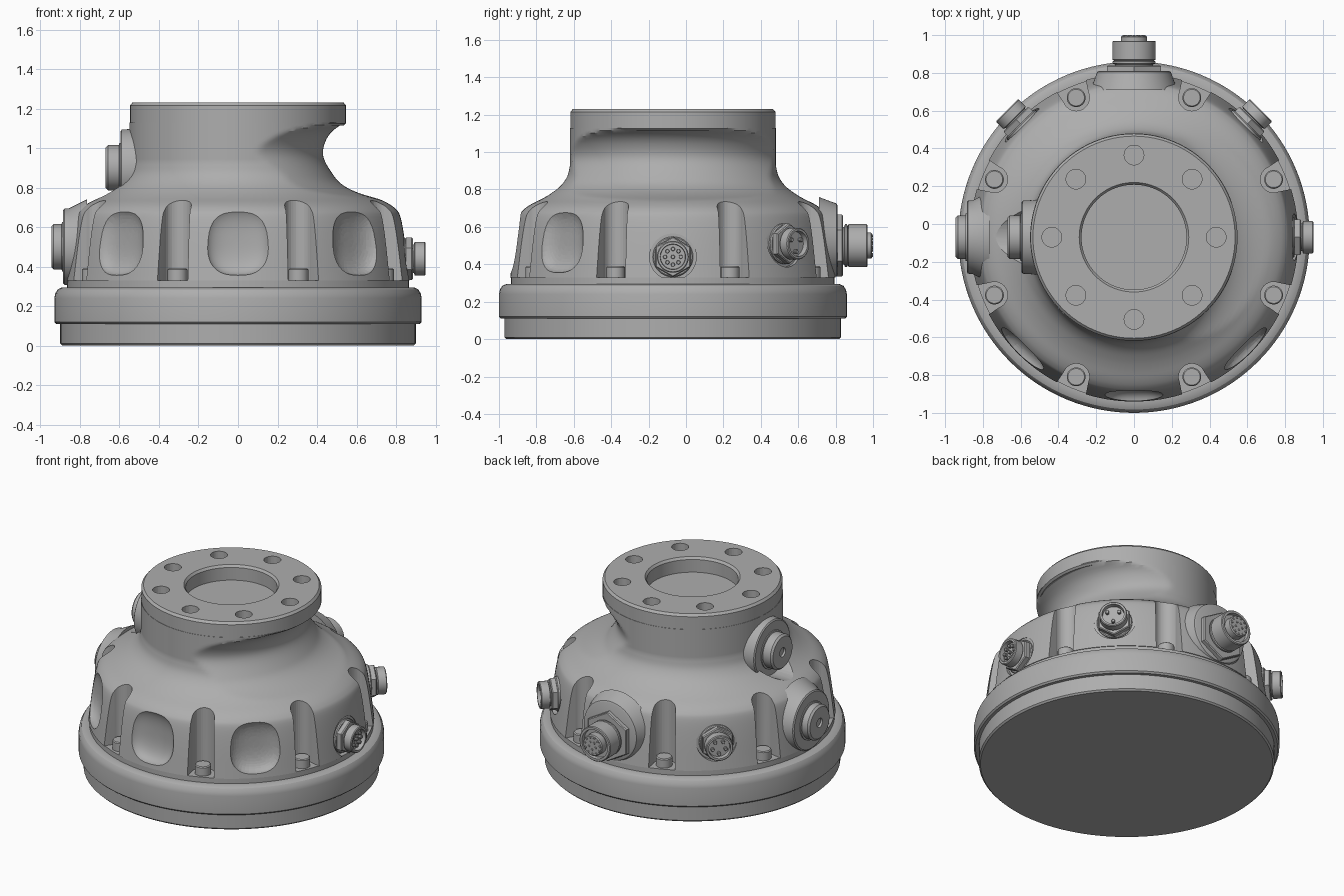
import bpy, bmesh, math
from mathutils import Matrix, Vector

if "Cube" in bpy.data.objects:
    bpy.data.objects.remove(bpy.data.objects["Cube"])

CY = -0.07                      # y of the main axis
UP = Matrix.Translation((0, CY, 0))
grey = bpy.data.materials.new("cast metal grey")
grey.use_nodes = True
grey.diffuse_color = (0.42, 0.42, 0.42, 1)
grey.node_tree.nodes["Principled BSDF"].inputs["Base Color"].default_value = grey.diffuse_color


def outward(deg, z):
    """Frame on the main axis whose local z points outward."""
    return (Matrix.Translation((0, CY, z)) @ Matrix.Rotation(math.radians(deg), 4, 'Z')
            @ Matrix.Rotation(math.pi / 2, 4, 'Y'))


def upright(deg, dist):
    return UP @ Matrix.Rotation(math.radians(deg), 4, 'Z') @ Matrix.Translation((dist, 0, 0))


def finish(name, bm, matrix):
    bmesh.ops.transform(bm, matrix=matrix, verts=bm.verts)
    bmesh.ops.recalc_face_normals(bm, faces=bm.faces)
    mesh = bpy.data.meshes.new(name)
    bm.to_mesh(mesh)
    bm.free()
    mesh.materials.append(grey)
    ob = bpy.data.objects.new(name, mesh)
    bpy.context.collection.objects.link(ob)
    return ob


def smooth(ob, angle=32):
    bpy.ops.object.select_all(action='DESELECT')
    ob.select_set(True)
    bpy.context.view_layer.objects.active = ob
    bpy.ops.object.shade_smooth_by_angle(angle=math.radians(angle))


def lathe(name, pts, n=48, matrix=UP, limit=None, shade=True):
    """Revolve (radius, z) points around local z and cap both ends."""
    bm = bmesh.new()
    rings = []
    for r, z in pts:
        ring = []
        for i in range(n):
            a = 2 * math.pi * i / n
            d = min(r, limit(a, z)) if limit else r
            ring.append(bm.verts.new((d * math.cos(a), d * math.sin(a), z)))
        rings.append(ring)
    for a, b in zip(rings, rings[1:]):
        for i in range(n):
            j = (i + 1) % n
            bm.faces.new((a[i], a[j], b[j], b[i]))
    bm.faces.new(rings[0])
    bm.faces.new(rings[-1])
    ob = finish(name, bm, matrix)
    if shade:
        smooth(ob)
    return ob


def rod(name, r, z0, z1, matrix, n=32, bevel=0.006, shade=True):
    return lathe(name, [(r, z0), (r, z1 - bevel), (r - bevel, z1)], n, matrix, shade=shade)


def spline(pts, steps=4):
    """Catmull-Rom curve through the points."""
    p = [Vector(q) for q in pts]
    p = [2 * p[0] - p[1]] + p + [2 * p[-1] - p[-2]]
    out = []
    for a, b, c, d in zip(p, p[1:], p[2:], p[3:]):
        for k in range(steps):
            t = k / steps
            out.append(0.5 * (2 * b + (c - a) * t + (2 * a - 5 * b + 4 * c - d) * t ** 2
                              + (3 * b - a - 3 * c + d) * t ** 3))
    return [tuple(q) for q in out + [p[-2]]]


def cut(ob, cutters):
    bpy.context.view_layer.objects.active = ob
    for c in cutters:
        c.hide_render = True
        mod = ob.modifiers.new("cut", 'BOOLEAN')
        mod.operation, mod.solver, mod.object = 'DIFFERENCE', 'EXACT', c
        bpy.ops.object.modifier_apply(modifier=mod.name)
        bpy.data.objects.remove(c)
    smooth(ob)


# base disc with the rounded clamping ring
lathe("base_ring", [(0.89, 0), (0.9, 0.01), (0.9, 0.11), (0.92, 0.11), (0.93, 0.12), (0.93, 0.24),
                    (0.925, 0.265), (0.912, 0.285), (0.89, 0.295), (0.865, 0.295), (0.865, 0.33)], 128)

# neck groove: off-centre, so it fades out towards the right of the model
GROOVE = spline([(0.72, 0.74), (0.61, 0.773), (0.535, 0.81), (0.485, 0.86), (0.43, 0.965),
                 (0.46, 1.066), (0.535, 1.126), (0.58, 1.15)])
SHIFT = 0.18


def groove(a, z):
    for (r0, z0), (r1, z1) in zip(GROOVE, GROOVE[1:]):
        if z0 <= z <= z1:
            big = SHIFT + r0 + (r1 - r0) * (z - z0) / (z1 - z0)
            return -SHIFT * math.cos(a) + math.sqrt(big ** 2 - (SHIFT * math.sin(a)) ** 2)
    return 9


# domed housing
side = spline([(0.87, 0.33), (0.845, 0.53), (0.823, 0.65), (0.80, 0.69), (0.76, 0.72),
               (0.70, 0.75), (0.65, 0.78), (0.60, 0.82), (0.565, 0.87), (0.55, 0.93)])
neck = [(0.55, 0.93 + 0.2 * k / 14) for k in range(1, 15)]
housing = lathe("housing", side + neck, 144, limit=groove)


def slot(deg):
    """Bolt pocket: rounded inner end, opening outward."""
    bm = bmesh.new()
    arc = [math.pi / 2 + math.pi * k / 16 for k in range(17)]
    outline = [(0.07 * math.cos(t), 0.07 * math.sin(t)) for t in arc] + [(0.25, -0.12), (0.25, 0.12)]
    face = bm.faces.new([bm.verts.new((x, y, 0.3)) for x, y in outline])
    top = bmesh.ops.extrude_face_region(bm, geom=[face])["geom"]
    bmesh.ops.translate(bm, vec=(0, 0, 0.6), verts=[v for v in top if isinstance(v, bmesh.types.BMVert)])
    return finish("slot_cutter", bm, upright(deg, 0.80))


def scoop(deg):
    """Squarish rounded dish."""
    bm = bmesh.new()
    bmesh.ops.create_uvsphere(bm, u_segments=40, v_segments=24, radius=1)
    for v in bm.verts:
        v.co = [math.copysign(abs(c) ** 0.75, c) * s for c, s in zip(v.co, (0.18, 0.165, 0.09))]
    return finish("scoop_cutter", bm, outward(deg, 0.535) @ Matrix.Translation((0, 0, 0.88)))


BOLTS = [22.5 + 45 * k for k in range(8)]
SMALL = [(0, 0.44, 8), (45, 0.51, 3), (135, 0.51, 5)]   # angle, height, pins
cutters = [slot(a) for a in BOLTS] + [scoop(a) for a in (-135, -90, -45)]
cutters += [rod("face_cutter", 0.125, 0.835, 1.1, outward(a, z), shade=False) for a, z, _ in SMALL]
cutters.append(rod("cap_recess_cutter", 0.165, 0.59, 0.95, outward(180, 0.9), 48, shade=False))
cut(housing, cutters)

for a in BOLTS:
    rod("housing_bolt", 0.05, 0.32, 0.39, upright(a, 0.80), 24)

# mounting flange with centre bore and bolt holes
flange = lathe("top_flange", [(0.535, 1.115), (0.548, 1.125), (0.548, 1.215), (0.535, 1.23),
                              (0.29, 1.23), (0.278, 1.215), (0.278, 1.13)], 96)
cut(flange, [rod("hole_cutter", 0.052, 1.17, 1.4, upright(45 * k, 0.435), 32, shade=False)
             for k in range(8)])


def pins(name, count, ring, r, z0, z1, m):
    for k in range(count):
        a = 2 * math.pi * k / count
        at = m @ Matrix.Translation((ring * math.cos(a), ring * math.sin(a), 0))
        rod(name, r, z0, z1, at, 10, 0.002)


# small round connectors
for a, z, count in SMALL:
    m = outward(a, z)
    rod("connector_washer", 0.108, 0.82, 0.85, m)
    rod("connector_nut", 0.108, 0.85, 0.885, m, 6)
    lathe("connector_shell", [(0.072, 0.83), (0.072, 0.89), (0.085, 0.895), (0.085, 0.945),
                              (0.08, 0.95), (0.068, 0.95), (0.066, 0.92)], 40, m)
    pins("connector_pin", count, 0.042, 0.011, 0.91, 0.94, m)
    if count > 5:
        rod("connector_pin", 0.011, 0.91, 0.94, m, 10, 0.002)

# large rear connector on its pad
m = outward(90, 0.5)
lathe("rear_pad", [(0.23, 0.78), (0.2, 0.86), (0.195, 0.875), (0.185, 0.88)], 64, outward(90, 0.53))
rod("rear_nut", 0.165, 0.87, 0.91, m, 6)
lathe("rear_shell", [(0.1, 0.85), (0.1, 0.915), (0.115, 0.92), (0.115, 0.93), (0.105, 0.935), (0.115, 0.94),
                     (0.115, 1.035), (0.11, 1.04), (0.095, 1.04), (0.093, 1.015)], 48, m)
rod("rear_insert", 0.07, 1.0, 1.065, m, 40)
pins("rear_pin", 11, 0.055, 0.007, 1.05, 1.07, m)
pins("rear_pin", 5, 0.026, 0.007, 1.05, 1.07, m)

# right side bosses with screw caps
for name, z, face, tip, flare in (("lower", 0.5, 0.885, 0.945, 0.24), ("upper", 0.9, 0.595, 0.67, 0.2)):
    m = outward(180, z)
    lathe(name + "_boss", [(flare, face - 0.12), (0.195, face - 0.03), (0.193, face - 0.006),
                           (0.185, face)], 64, m)
    lathe(name + "_cap", [(0.125, face - 0.02), (0.125, face + 0.006), (0.115, face + 0.008),
                          (0.115, tip - 0.012), (0.103, tip), (0.03, tip), (0.026, tip - 0.012)], 48, m)
